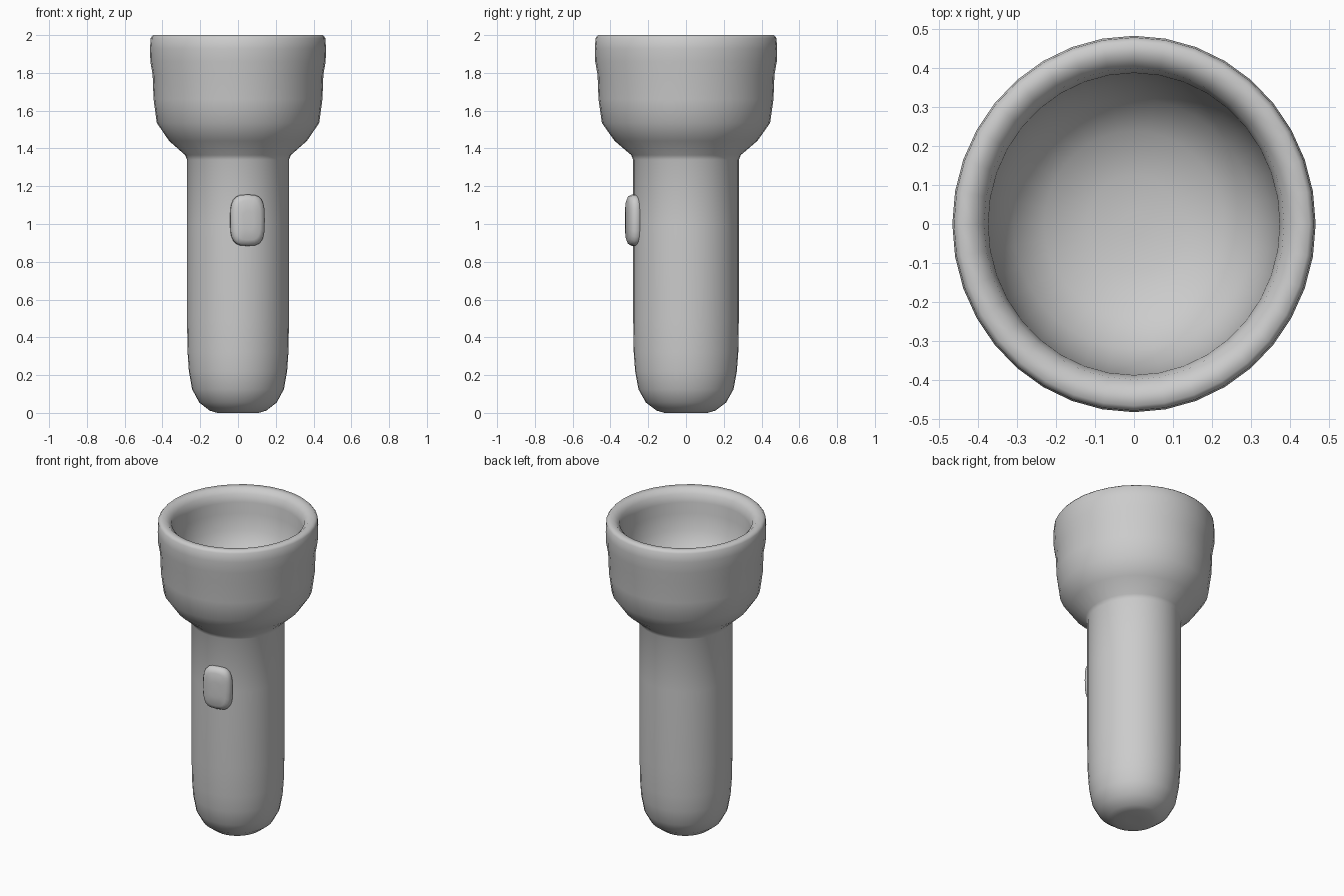
import bpy, math
from mathutils import Matrix, Vector

cube = bpy.data.objects.get("Cube")
if cube:
    bpy.data.objects.remove(cube, do_unlink=True)

grey = bpy.data.materials.new("light_grey")
grey.use_nodes = True
grey.diffuse_color = (0.6, 0.6, 0.6, 1)
grey.node_tree.nodes["Principled BSDF"].inputs["Base Color"].default_value = (0.6, 0.6, 0.6, 1)


def loft(name, rings):
    """Skin a stack of equal point rings and close both ends."""
    n = len(rings[0])
    verts = [p for ring in rings for p in ring]
    faces = []
    for r in range(len(rings) - 1):
        for i in range(n):
            j = (i + 1) % n
            faces.append((r * n + i, r * n + j, (r + 1) * n + j, (r + 1) * n + i))
    last = len(verts) - n
    faces.append(tuple(reversed(range(n))))
    faces.append(tuple(range(last, last + n)))
    mesh = bpy.data.meshes.new(name)
    mesh.from_pydata(verts, [], faces)
    mesh.materials.append(grey)
    mesh.shade_smooth()
    obj = bpy.data.objects.new(name, mesh)
    bpy.context.collection.objects.link(obj)
    return obj


def oval(r, z, n=36, stretch=1.036):
    steps = [math.tau * i / n for i in range(n)]
    return [(r * math.cos(a), r * stretch * math.sin(a), z) for a in steps]


# Handle, flared head, rounded rim and reflector bowl in one turned profile
handle = [(0.04, 0), (0.11, 0), (0.15, 0.012), (0.205, 0.055), (0.243, 0.125),
          (0.26, 0.22), (0.267, 0.32), (0.27, 0.5), (0.27, 1.0), (0.27, 1.34)]
head = [(0.28, 1.365), (0.365, 1.44), (0.43, 1.535), (0.447, 1.66), (0.452, 1.79),
        (0.464, 1.86), (0.466, 1.93), (0.462, 1.985), (0.45, 2.0)]
bowl = [(0.415, 1.998), (0.385, 1.97), (0.374, 1.92), (0.372, 1.85), (0.35, 1.75),
        (0.31, 1.66), (0.23, 1.59), (0.12, 1.555), (0.03, 1.55)]
loft("torch_body", [oval(r, z) for r, z in handle + head + bowl])

# Switch: a domed rounded rectangle turned to follow the handle surface
place = (Matrix.Translation((0.05, -0.278, 1.02))
         @ Matrix.Rotation(math.radians(10), 4, "Z")
         @ Matrix.Rotation(math.radians(90), 4, "X"))


def pad(half_w, half_h, out, n=24):
    pts = []
    for i in range(n):
        a = math.tau * i / n
        c, s = math.cos(a), math.sin(a)
        x = math.copysign(abs(c) ** 0.62, c) * half_w
        y = math.copysign(abs(s) ** 0.62, s) * half_h
        pts.append(place @ Vector((x, y, out)))
    return pts


layers = [(0.08, 0.125, -0.03), (0.092, 0.136, -0.01), (0.092, 0.136, 0.008),
          (0.083, 0.127, 0.024), (0.065, 0.105, 0.034), (0.03, 0.05, 0.038)]
loft("switch_button", [pad(*layer) for layer in layers])
